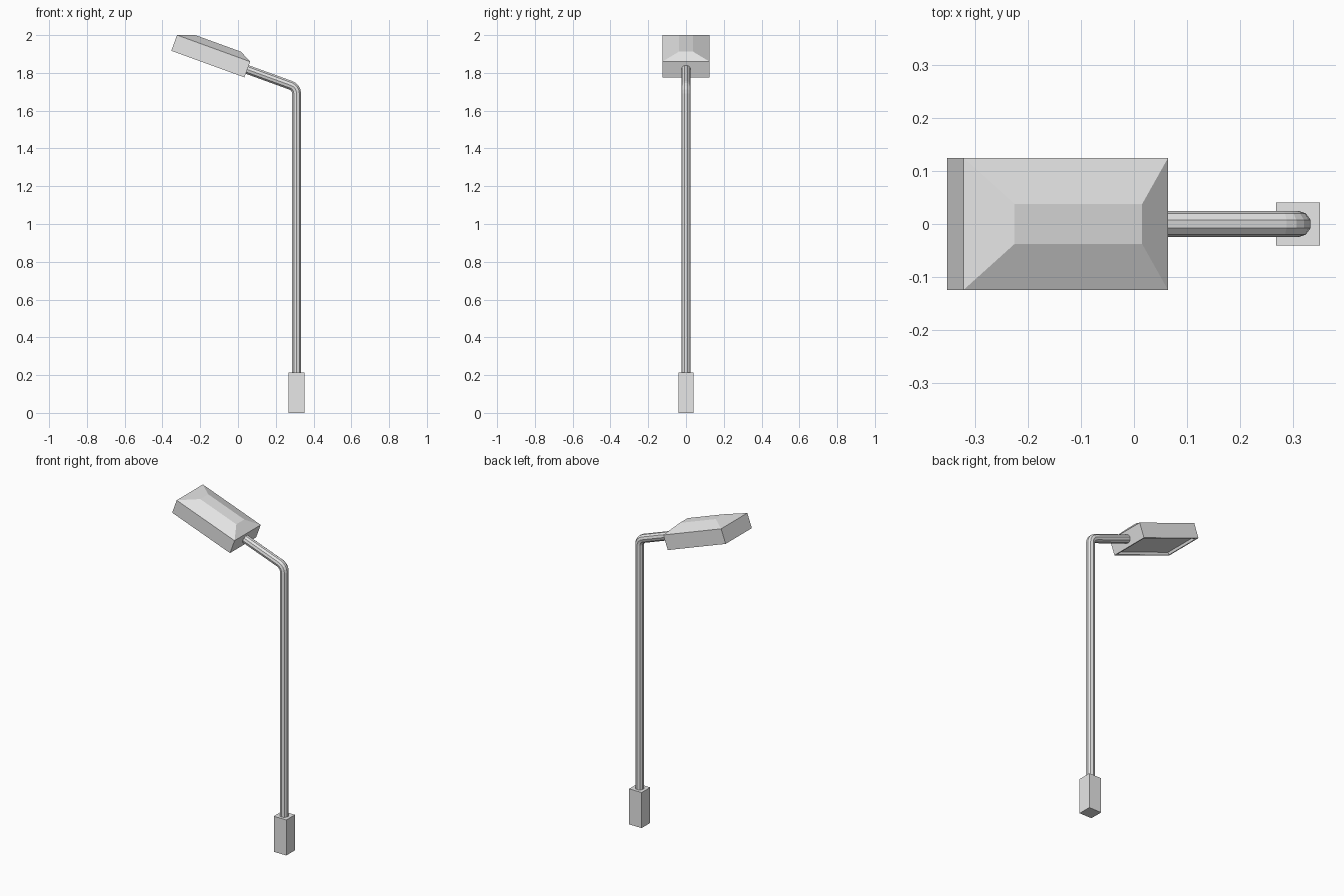
import bpy
import bmesh
from math import sin, cos, tan, radians, pi
from mathutils import Matrix, Vector

cube = bpy.data.objects.get("Cube")
if cube:
    bpy.data.objects.remove(cube, do_unlink=True)

grey = bpy.data.materials.new("light_grey_metal")
grey.use_nodes = True
colour = (0.8, 0.8, 0.8, 1)
grey.diffuse_color = colour
grey.node_tree.nodes["Principled BSDF"].inputs["Base Color"].default_value = colour

TILT = radians(20)
POLE_X = 0.31
BEND_Z = 1.723


def finish(bm, name):
    """Turn a bmesh into a flat-shaded object."""
    bmesh.ops.recalc_face_normals(bm, faces=bm.faces)
    mesh = bpy.data.meshes.new(name)
    bm.to_mesh(mesh)
    bm.free()
    mesh.materials.append(grey)
    obj = bpy.data.objects.new(name, mesh)
    bpy.context.collection.objects.link(obj)
    return obj


def loft(bm, rings):
    """Join equal rings of points into a capped solid; return the first cap."""
    rings = [[bm.verts.new(p) for p in ring] for ring in rings]
    for a, b in zip(rings, rings[1:]):
        for i in range(len(a)):
            j = (i + 1) % len(a)
            bm.faces.new((a[i], a[j], b[j], b[i]))
    bm.faces.new(rings[-1])
    return bm.faces.new(list(reversed(rings[0])))


def rectangle(x0, x1, y, z):
    return [(x0, -y, z), (x1, -y, z), (x1, y, z), (x0, y, z)]


# Square base block
bm = bmesh.new()
loft(bm, [rectangle(POLE_X - 0.042, POLE_X + 0.042, 0.041, z) for z in (0, 0.215)])
finish(bm, "base_block")

# Ten-sided pole with a rounded bend into the tilted arm
SIDES, RADIUS, BEND, STEPS = 10, 0.025, 0.045, 4
turn = pi / 2 - TILT
start_z = BEND_Z - BEND * tan(turn / 2)
stations = [(Vector((POLE_X, 0, 0.2)), 0)]
for k in range(STEPS + 1):
    a = turn * k / STEPS
    stations.append((Vector((POLE_X - BEND + BEND * cos(a), 0, start_z + BEND * sin(a))), a))
arm_end = Vector((0.04, 0, BEND_Z + (POLE_X - 0.04) * tan(TILT)))
stations.append((arm_end, turn))

rings = []
for centre, a in stations:
    across = Vector((cos(a), 0, sin(a)))
    ring = []
    for i in range(SIDES):
        t = 2 * pi * (i + 0.5) / SIDES
        ring.append(centre + RADIUS * (cos(t) * across + sin(t) * Vector((0, 1, 0))))
    rings.append(ring)
bm = bmesh.new()
loft(bm, rings)
finish(bm, "pole_and_arm")

# Lamp head: box with a sloped cap and a recessed underside
bm = bmesh.new()
underside = loft(bm, [
    rectangle(0, 0.412, 0.125, 0),
    rectangle(0, 0.412, 0.125, 0.0886),
    rectangle(0.091, 0.348, 0.038, 0.1215),
])
bmesh.ops.recalc_face_normals(bm, faces=bm.faces)
bmesh.ops.inset_region(bm, faces=[underside], thickness=0.014, depth=0)
bmesh.ops.inset_region(bm, faces=[underside], thickness=0.002, depth=-0.015)
head = finish(bm, "lamp_head")
head.matrix_world = Matrix.Translation((-0.353, 0, 1.917)) @ Matrix.Rotation(TILT, 4, "Y")
